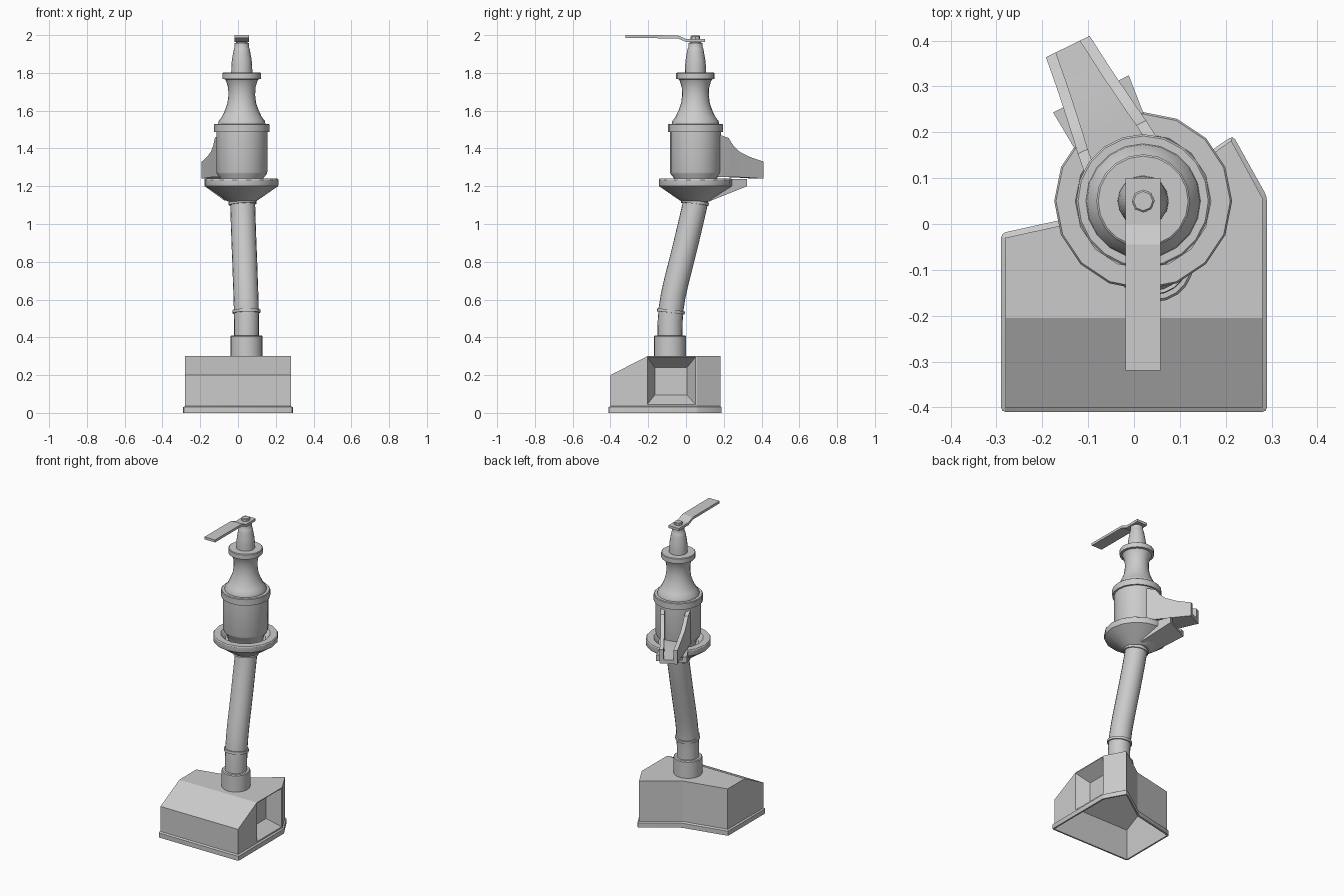
import bpy, bmesh, math
from mathutils import Vector

if "Cube" in bpy.data.objects:
    bpy.data.objects.remove(bpy.data.objects["Cube"])

AX, AY = 0.02, 0.05                      # axis of the pump head
SPOUT = math.radians(116)                # heading of spout and tray


def finish(name, bm, smooth=True, fix_normals=True):
    if fix_normals:
        bmesh.ops.recalc_face_normals(bm, faces=bm.faces)
    me = bpy.data.meshes.new(name)
    bm.to_mesh(me)
    bm.free()
    ob = bpy.data.objects.new(name, me)
    bpy.context.collection.objects.link(ob)
    if smooth:
        bpy.ops.object.select_all(action='DESELECT')
        ob.select_set(True)
        bpy.context.view_layer.objects.active = ob
        bpy.ops.object.shade_smooth_by_angle(angle=math.radians(32))
    return ob


def loft(bm, rings, cap=True):
    loops = [[bm.verts.new(p) for p in r] for r in rings]
    n = len(loops[0])
    for a, b in zip(loops, loops[1:]):
        for i in range(n):
            bm.faces.new((a[i], a[(i + 1) % n], b[(i + 1) % n], b[i]))
    if cap:
        bm.faces.new(loops[0][::-1])
        bm.faces.new(loops[-1])


def circle(c, r, n, axis=Vector((0, 0, 1))):
    q = Vector((0, 0, 1)).rotation_difference(axis)
    return [Vector(c) + q @ Vector((r * math.cos(2 * math.pi * i / n),
                                    r * math.sin(2 * math.pi * i / n), 0)) for i in range(n)]


def lathe(name, profile, x=AX, y=AY, n=16):
    bm = bmesh.new()
    loft(bm, [circle((x, y, z), r, n) for r, z in profile])
    return finish(name, bm)


def trough(name, stations, t):
    # U-shaped channel lofted along the spout heading
    u = Vector((math.cos(SPOUT), math.sin(SPOUT), 0))
    p = Vector((u.y, -u.x, 0))
    rings = []
    for s, w, zt, zb, zf in stations:
        sec = [(-w, zb), (w, zb), (w, zt), (w - t, zt), (w - t, zf),
               (t - w, zf), (t - w, zt), (-w, zt)]
        rings.append([Vector((AX, AY, z)) + u * s + p * a for a, z in sec])
    bm = bmesh.new()
    loft(bm, rings)
    return finish(name, bm)


# Base housing: open underneath, sloped front roof, recess in the right wall
bm = bmesh.new()


def face(*pts):
    bm.faces.new([bm.verts.new(p) for p in pts])


X, YF, YS, YB = 0.28, -0.40, -0.205, 0.05
back = [(X, 0.057), (0.212, 0.182), (0, 0.032), (-X, -0.03)]
face((-X, YF, 0), (X, YF, 0), (X, YF, .2), (-X, YF, .2))
face((-X, YF, .2), (X, YF, .2), (X, YS, .3), (-X, YS, .3))
face((-X, YS, .3), (X, YS, .3), (X, YB, .3), *[(x, y, .3) for x, y in back])
face((-X, -.03, 0), (-X, YS, 0), (-X, YF, 0), (-X, YF, .2), (-X, YS, .3), (-X, -.03, .3))
for (x0, y0), (x1, y1) in zip([(X, YB)] + back, back):
    face((x0, y0, 0), (x1, y1, 0), (x1, y1, .3), (x0, y0, .3))
face((X, YF, 0), (X, YS, 0), (X, YS, .3), (X, YF, .2))
Z0, Z1 = 0.045, 0.295
face((X, YS, 0), (X, YB, 0), (X, YB, Z0), (X, YS, Z0))
face((X, YS, Z1), (X, YB, Z1), (X, YB, .3), (X, YS, .3))
outer = [(X, YS, Z0), (X, YB, Z0), (X, YB, Z1), (X, YS, Z1)]
xi = X - 0.08
inner = [(xi, -.165, .095), (xi, .005, .095), (xi, .005, .24), (xi, -.165, .24)]
for i in range(4):
    j = (i + 1) % 4
    face(outer[i], outer[j], inner[j], inner[i])
face(*inner)
bmesh.ops.remove_doubles(bm, verts=bm.verts, dist=1e-4)
finish("base_housing", bm, smooth=False, fix_normals=False)

# Flange strip around the foot of the housing
bm = bmesh.new()
wall = [(-X, YF), (X, YF)] + back
rim = [(-.29, -.41), (.29, -.41), (.29, .06), (.216, .193), (0, .044), (-.29, -.02)]
loft(bm, [[(x, y, z) for x, y in o] for o, z in
          [(wall, 0), (rim, 0), (rim, .03), (wall, .036)]], cap=False)
corners = [e for e in bm.edges
           if abs(e.verts[0].co.z - e.verts[1].co.z) > .02
           and (e.verts[0].co.xy - e.verts[1].co.xy).length < 1e-4]
bmesh.ops.bevel(bm, geom=corners, offset=.01, segments=2, affect='EDGES', profile=.5)
finish("base_flange", bm)

# Pipe socket and bent pipe
lathe("pipe_socket", [(.085, .28), (.085, .405), (.08, .41), (.06, .41)], .045, -.085, 20)
path = [Vector(p) for p in [(.045, -.085, .39), (.045, -.084, .48), (.044, -.079, .55),
                            (.042, -.068, .62), (.039, -.05, .70), (.036, -.027, .79),
                            (.032, -.002, .89), (.028, .024, 1.0), (.025, .047, 1.1),
                            (.022, .053, 1.15)]]
bm = bmesh.new()
dirs = [(path[min(i + 1, len(path) - 1)] - path[max(i - 1, 0)]).normalized()
        for i in range(len(path))]
loft(bm, [circle(p, .066, 20, d) for p, d in zip(path, dirs)])
finish("pipe", bm)
for name, c, d in [("lower_pipe_ring", (.044, -.08, .537), dirs[2]),
                   ("upper_pipe_ring", (.024, .047, 1.112), dirs[-1])]:
    bm = bmesh.new()
    loft(bm, [circle(Vector(c) + d * h, .074, 20, d) for h in (-.008, .008)])
    finish(name, bm)

# Funnel dish with its catch tray
lathe("dish", [(.075, 1.12), (.095, 1.133), (.192, 1.2), (.194, 1.206), (.194, 1.234),
               (.19, 1.24), (.148, 1.24), (.12, 1.21)])
trough("catch_tray", [(.06, .075, 1.238, 1.125, 1.15), (.26, .092, 1.238, 1.2, 1.215)], .025)

# Pump body, neck and valve stem
lathe("pump_body", [(.10, 1.18), (.112, 1.24), (.132, 1.265), (.135, 1.275), (.135, 1.487),
                    (.146, 1.487), (.146, 1.526), (.142, 1.53), (.125, 1.53), (.123, 1.545),
                    (.107, 1.565), (.09, 1.6), (.076, 1.64), (.071, 1.68), (.072, 1.72),
                    (.082, 1.755), (.088, 1.766), (.102, 1.768), (.102, 1.798),
                    (.098, 1.801), (.056, 1.801)], n=20)
lathe("valve_stem", [(.056, 1.795), (.055, 1.84), (.052, 1.87), (.045, 1.91), (.041, 1.93),
                     (.038, 1.935), (.038, 1.957), (.03, 1.96), (.03, 1.97)])

# Spout channel
trough("spout", [(.09, .09, 1.475, 1.25, 1.275), (.155, .083, 1.455, 1.25, 1.275),
                 (.185, .078, 1.415, 1.25, 1.275), (.22, .073, 1.385, 1.248, 1.275),
                 (.29, .063, 1.355, 1.245, 1.27), (.375, .053, 1.33, 1.24, 1.265)], .024)

# Cranked handle and its bolt
side = [(.10, 1.972), (0, 1.972), (-.045, 1.991), (-.32, 1.992)]
bm = bmesh.new()
loft(bm, [[(AX + dx, y, z + dz) for dx, dz in
           [(-.038, -.008), (.038, -.008), (.038, .008), (-.038, .008)]] for y, z in side])
finish("handle", bm, smooth=False)
lathe("handle_bolt", [(.025, 1.97), (.025, 1.993), (.021, 1.997)], n=8)
